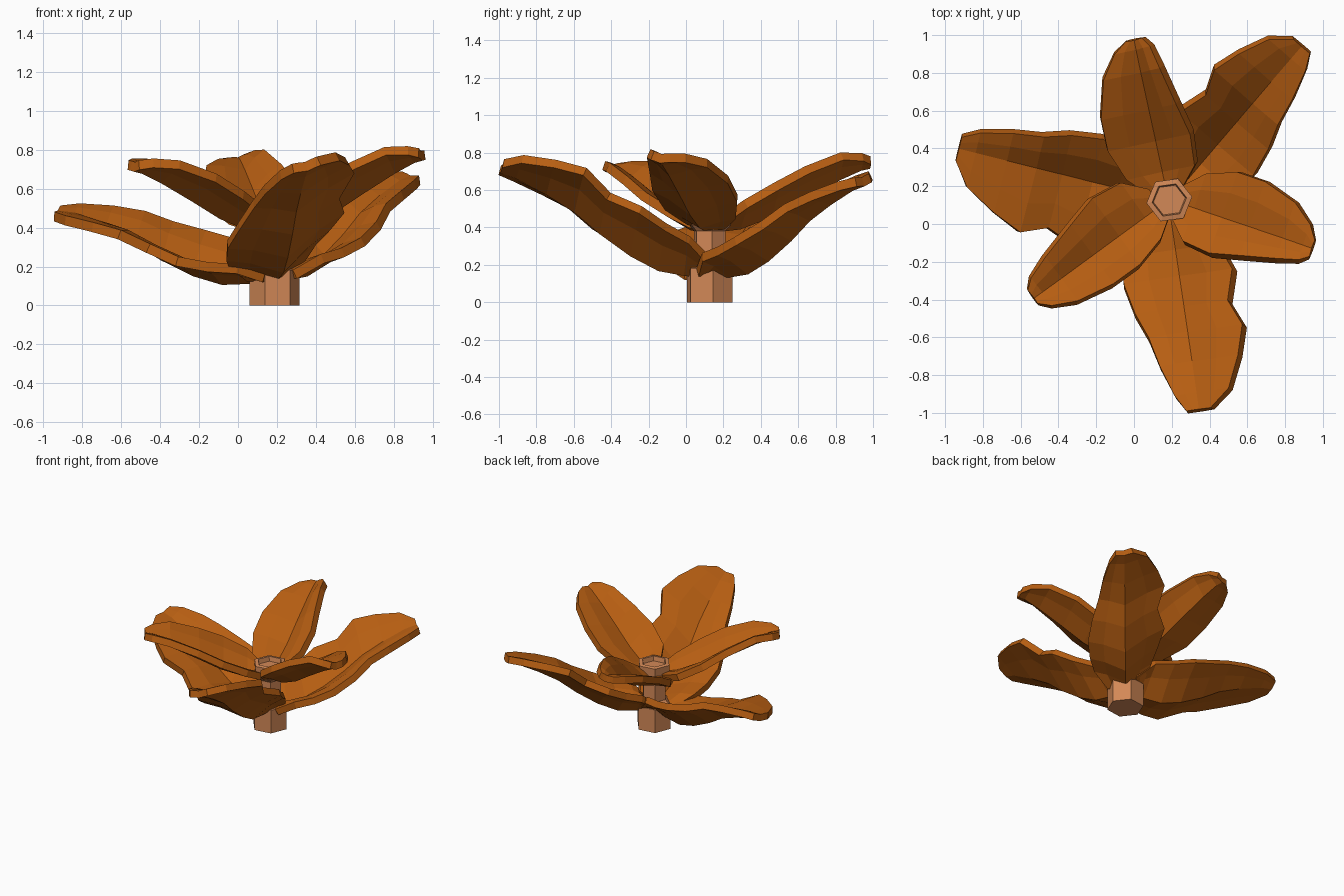
import bpy, bmesh, math

if "Cube" in bpy.data.objects:
    bpy.data.objects.remove(bpy.data.objects["Cube"])

CX, CY = 0.187, 0.127   # stem axis


def material(name, rgb):
    m = bpy.data.materials.new(name)
    m.diffuse_color = (*rgb, 1)
    m.use_nodes = True
    m.node_tree.nodes["Principled BSDF"].inputs["Base Color"].default_value = m.diffuse_color
    return m


leaf_mat = material("burnt orange", (0.47, 0.112, 0.006))
stem_mat = material("light copper", (0.65, 0.25, 0.095))


def add_object(name, bm, mat):
    bmesh.ops.recalc_face_normals(bm, faces=bm.faces)
    me = bpy.data.meshes.new(name)
    bm.to_mesh(me)
    bm.free()
    me.materials.append(mat)
    ob = bpy.data.objects.new(name, me)
    bpy.context.collection.objects.link(ob)
    return ob


# Leaf rows: distance, keel height, left width, left rise, right width, right rise
LOWER = [
    (0.02, 0.00, 0.14, 0.03, 0.14, 0.03),
    (0.14, 0.00, 0.22, 0.11, 0.23, 0.12),
    (0.28, 0.01, 0.28, 0.14, 0.26, 0.14),
    (0.43, 0.07, 0.34, 0.14, 0.28, 0.13),
    (0.60, 0.17, 0.28, 0.11, 0.25, 0.10),
    (0.74, 0.27, 0.34, 0.11, 0.20, 0.08),
    (0.90, 0.35, 0.28, 0.07, 0.17, 0.05),
    (1.07, 0.42, 0.19, 0.03, 0.12, 0.02),
    (1.16, 0.44, 0.07, 0.01, 0.07, 0.01),
]
UPPER = [
    (0.06, 0.00, 0.10, 0.02, 0.10, 0.02),
    (0.16, 0.01, 0.19, 0.07, 0.20, 0.07),
    (0.33, 0.07, 0.25, 0.10, 0.22, 0.10),
    (0.50, 0.16, 0.25, 0.10, 0.18, 0.10),
    (0.70, 0.26, 0.20, 0.07, 0.13, 0.08),
    (0.82, 0.31, 0.12, 0.03, 0.09, 0.03),
    (0.87, 0.32, 0.05, 0.01, 0.05, 0.01),
]


def leaf(name, rows, z0, yaw, length, slope, roll, left=1.0, right=1.0):
    """Cupped leaf with flattened rims, rolled about its keel, then thickened."""
    a, r = math.radians(yaw), math.radians(roll)
    bm = bmesh.new()
    grid = []
    for s, h, lw, lr, rw, rr in rows:
        s *= length
        lw, rw = lw * left, rw * right
        section = [(lw, lr), (lw * 0.55, lr * 0.66), (0, 0),
                   (-rw * 0.55, rr * 0.66), (-rw, rr)]
        line = []
        for w, up in section:
            y = w * math.cos(r) - up * math.sin(r)
            z = w * math.sin(r) + up * math.cos(r)
            line.append(bm.verts.new((CX + s * math.cos(a) - y * math.sin(a),
                                      CY + s * math.sin(a) + y * math.cos(a),
                                      z0 + h + s * slope + z)))
        grid.append(line)
    for p, q in zip(grid, grid[1:]):
        for i in range(4):
            bm.faces.new((p[i], p[i + 1], q[i + 1], q[i]))
    ob = add_object(name, bm, leaf_mat)
    mod = ob.modifiers.new("thickness", 'SOLIDIFY')
    mod.thickness = 0.05
    mod.offset = 0


# Lower tier of three long leaves
leaf("lower_leaf_left", LOWER, 0.15, 166, 0.99, -0.11, -14)
leaf("lower_leaf_front", LOWER, 0.15, -81.6, 0.97, 0.11, 16)
leaf("lower_leaf_back", LOWER, 0.15, 49.5, 0.93, 0.05, 10, 0.88, 0.85)

# Upper tier of three shorter leaves
leaf("upper_leaf_back", UPPER, 0.40, 102, 1.0, 0.02, -13)
leaf("upper_leaf_right", UPPER, 0.40, -19, 0.92, 0.06, -7)
leaf("upper_leaf_left", UPPER, 0.40, 216, 1.02, -0.01, 0, 0.77, 1.15)

# Six-sided stem: thick foot, slim waist, flared top with a sunken centre
bm = bmesh.new()
rings = []
for radius, z in [(0.130, 0), (0.130, 0.18), (0.09, 0.22), (0.09, 0.38),
                  (0.120, 0.41), (0.122, 0.495), (0.092, 0.50), (0.085, 0.465)]:
    ring = []
    for k in range(6):
        t = math.radians(8 + 60 * k)
        ring.append(bm.verts.new((CX + radius * math.cos(t),
                                  CY + radius * math.sin(t), z)))
    rings.append(ring)
for p, q in zip(rings, rings[1:]):
    for k in range(6):
        n = (k + 1) % 6
        bm.faces.new((p[k], p[n], q[n], q[k]))
bm.faces.new(rings[0][::-1])
bm.faces.new(rings[-1])
add_object("stem", bm, stem_mat)
